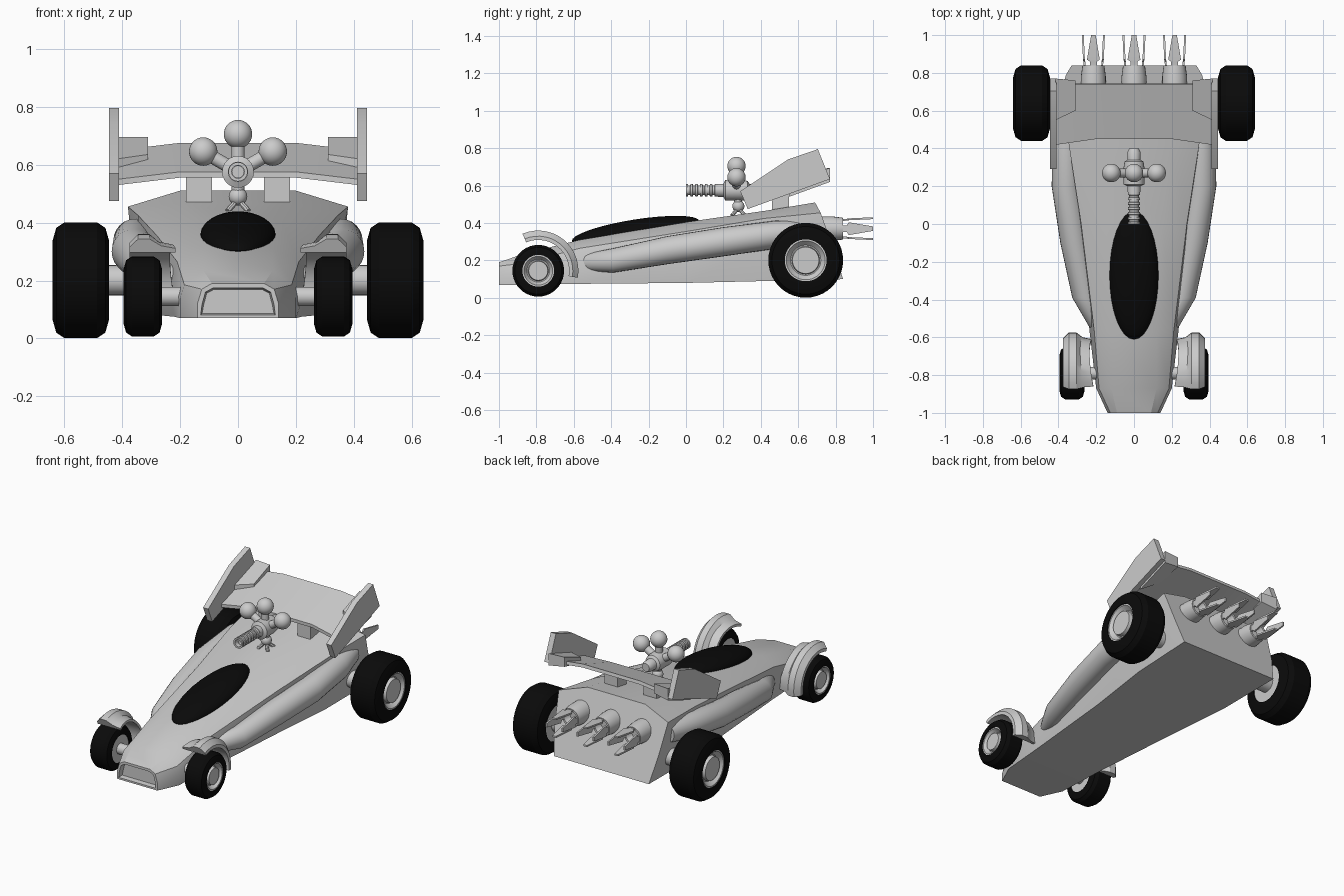
import bpy, bmesh, math
from mathutils import Vector, Matrix

if "Cube" in bpy.data.objects:
    bpy.data.objects.remove(bpy.data.objects["Cube"])


def material(name, v):
    m = bpy.data.materials.new(name)
    m.diffuse_color = (v, v, v, 1)
    m.use_nodes = True
    m.node_tree.nodes["Principled BSDF"].inputs["Base Color"].default_value = m.diffuse_color
    return m


GREY = material("light grey", 0.6)
BLACK = material("black", 0.003)


def finish(name, bm, mat):
    bmesh.ops.recalc_face_normals(bm, faces=bm.faces)
    me = bpy.data.meshes.new(name)
    bm.to_mesh(me)
    bm.free()
    me.materials.append(mat)
    ob = bpy.data.objects.new(name, me)
    bpy.context.collection.objects.link(ob)
    return ob


def loft_bm(rings, closed=False):
    bm = bmesh.new()
    vs = [[bm.verts.new(p) for p in r] for r in rings]
    n = len(vs[0])
    pairs = list(zip(vs, vs[1:])) + ([(vs[-1], vs[0])] if closed else [])
    for a, b in pairs:
        for i in range(n):
            bm.faces.new((a[i], a[(i + 1) % n], b[(i + 1) % n], b[i]))
    if not closed:
        bm.faces.new(vs[0])
        bm.faces.new(vs[-1])
    return bm


def loft(name, rings, mat=GREY, closed=False):
    return finish(name, loft_bm(rings, closed), mat)


def circle(c, axis, r, n=24):
    q = Vector(axis).to_track_quat('Z', 'Y')
    return [Vector(c) + q @ Vector((r * math.cos(t), r * math.sin(t), 0))
            for t in (2 * math.pi * i / n for i in range(n))]


def lathe(name, origin, axis, profile, mat=GREY, closed=False, n=24):
    # profile = (distance along axis, radius)
    a = Vector(axis).normalized()
    return loft(name, [circle(Vector(origin) + a * d, a, r, n) for d, r in profile], mat, closed)


def rod(name, a, b, r, r2=None, n=16):
    d = Vector(b) - Vector(a)
    return lathe(name, a, d, [(0, r), (d.length, r2 or r)], n=n)


def ball(name, c, size, mat=GREY, tilt=0):
    bm = bmesh.new()
    bmesh.ops.create_uvsphere(bm, u_segments=32, v_segments=16, radius=1)
    bm.transform(Matrix.Translation(c) @ Matrix.Rotation(tilt, 4, 'X') @ Matrix.Diagonal((*size, 1)))
    return finish(name, bm, mat)


def slab(name, x0, x1, yz):
    # side profile extruded in x
    return loft(name, [[(x, y, z) for y, z in yz] for x in (x0, x1)])


# hull: half sections (x, y, z) from bottom edge to deck, mirrored
def section(y, pts):
    return [(x, y, z) for x, z in pts]


halves = [
    section(-1.0, [(.14, .07), (.14, .12), (.125, .17), (.09, .19)]),
    section(-.87, [(.20, .07), (.20, .14), (.185, .185), (.12, .235)]),
    section(-.57, [(.22, .075), (.235, .17), (.21, .265), (.12, .31)]),
    section(0.0, [(.27, .08), (.29, .22), (.28, .355), (.15, .405)]),
    section(.42, [(.32, .09), (.345, .28), (.345, .425), (.19, .465)]),
    [(.33, .84, .10), (.36, .79, .26), (.38, .72, .455), (.20, .69, .51)],
]
bm = loft_bm([h + [(-x, y, z) for x, y, z in reversed(h)] for h in halves])
bmesh.ops.recalc_face_normals(bm, faces=bm.faces)
# recessed nose intake
nose = [f for f in bm.faces if f.calc_center_median().y < -.999]
bmesh.ops.inset_individual(bm, faces=nose, thickness=.016)
bmesh.ops.inset_individual(bm, faces=nose, thickness=.006, depth=-.03)
finish("hull", bm, GREY)

# canopy
ball("canopy", (0, -.27, .357), (.13, .345, .062), BLACK, math.radians(9))

for s, side in ((1, "right"), (-1, "left")):
    # side pods
    pod = [(-.57, .19, .185, .02), (-.54, .195, .19, .045), (-.39, .262, .20, .065),
           (-.1, .315, .255, .075), (.2, .358, .30, .078), (.48, .355, .338, .075), (.66, .32, .35, .06)]
    loft("pod_" + side, [circle((s * x, y, z), (0, 1, 0), r) for y, x, z, r in pod])

    # wheels and axles: y, radius, inner x, outer x, rim radius, disc radius, axle radius
    for end, y, R, x0, x1, rim, disc, ax in (("rear", .64, .2, .445, .64, .112, .075, .052),
                                             ("front", -.79, .138, .262, .395, .085, .055, .033)):
        z = R + (.001 if end == "rear" else .007)
        b = R * .16
        o = (0, y, z)
        A = (s, 0, 0)
        lathe("tyre_%s_%s" % (end, side), o, A,
              [(x0, rim), (x0, R - 2 * b), (x0 + b * .4, R - b * .6), (x0 + b * 1.3, R), (x1 - b * 1.3, R),
               (x1 - b * .4, R - b * .6), (x1, R - 2 * b), (x1, rim)], BLACK, True, 40)
        lathe("rim_%s_%s" % (end, side), o, A,
              [(x0 + .005, rim + .002), (x1 - .005, rim + .002), (x1 - .005, rim - .008),
               (x1 - .03, disc + .006), (x1 - .03, disc), (x1 - .008, disc - .004)], n=40)
        lathe("axle_%s_%s" % (end, side), o, A, [(.12, ax), (x0 + .02, ax)])

    # front mudguards: cross-section (x, radius) swept round the wheel
    prof = [(.235, .165), (.325, .165), (.375, .165), (.375, .185), (.345, .215), (.305, .215), (.285, .19), (.235, .18)]
    rings = []
    for i in range(15):
        t = math.radians(-10 + 123 * i / 14)
        flare = .02 * abs(i / 7 - 1) ** 2
        rings.append([(s * (x - (flare if x < .3 else 0)), -.79 + r * math.cos(t), .145 + r * math.sin(t))
                      for x, r in prof])
    loft("mudguard_" + side, rings)

    # wing end plates, inner wedges and struts
    slab("end_plate_" + side, s * .41, s * .445,
         [(.29, .57), (.545, .74), (.705, .795), (.77, .635), (.33, .475)])
    loft("wing_wedge_" + side, [[(s * .31, .60, .60), (s * .31, .60, .635), (s * .31, .76, .695), (s * .31, .76, .635)],
                                [(s * .415, .55, .54), (s * .415, .55, .62), (s * .415, .77, .695), (s * .415, .77, .62)]])
    slab("wing_strut_" + side, s * .09, s * .18, [(.46, .44), (.55, .45), (.55, .60), (.46, .565)])

# rear wing: arched tilted plate
wing = [(-.41, .42, -.025), (-.2, .45, 0), (.2, .45, 0), (.41, .42, -.025)]
loft("rear_wing", [[(x, y, .555 + d), (x, y, .575 + d), (x, .74, .675 + d), (x, .745, .655 + d)] for x, y, d in wing])

# turret gun
g = Vector((0, .27, .575))
lathe("gun_body", (0, 0, .575), (0, 1, 0),
      [(.17, .035), (.2, .035), (.21, .055), (.25, .055), (.30, .055), (.33, .05), (.34, .035), (.38, .035), (.40, .025)])
ribs = [(0, .022), (0, .033)]
for i in range(6):
    y = .01 + i * .026
    ribs += [(y, .033), (y + .002, .026), (y + .012, .026), (y + .014, .033)]
lathe("gun_barrel", (0, 0, .575), (0, 1, 0), ribs + [(.18, .033), (.18, .02), (.03, .02), (.03, .022)], closed=True)
for i, p in enumerate([(0, .27, .705), (.12, .27, .645), (-.12, .27, .645)]):
    ball("gun_ball_%d" % i, p, (.049,) * 3)
    rod("gun_ball_arm_%d" % i, g, p, .023)
ball("gun_pivot", (0, .28, .49), (.032,) * 3)
rod("gun_neck", (0, .275, .55), (0, .28, .49), .022)
for i in range(4):
    a = math.radians(45 + 90 * i)
    rod("gun_leg_%d" % i, (0, .28, .48), (.05 * math.cos(a), .28 + .05 * math.sin(a), .44), .01, n=8)

# exhaust nozzles with four pointed petals each
for k, x in enumerate((-.215, 0, .215)):
    lathe("nozzle_%d" % k, (x, 0, .37), (0, 1, 0), [(.68, .066), (.78, .066), (.84, .058), (.84, .045), (.80, .03)])
    for j in range(4):
        a = j * math.pi / 2
        u, t = Vector((math.cos(a), 0, math.sin(a))), Vector((-math.sin(a), 0, math.cos(a)))
        rings = []
        for y, r, w in ((.82, .045, .018), (.86, .048, .018), (.87, .05, .034), (1.0, .056, .012)):
            c = Vector((x, y, .37)) + u * r
            rings.append([c + t * w + u * .005, c - t * w + u * .005, c - t * w - u * .005, c + t * w - u * .005])
        loft("nozzle_petal_%d_%d" % (k, j), rings)

# smooth shading with sharp edges kept
for ob in bpy.data.objects:
    ob.select_set(True)
    bpy.context.view_layer.objects.active = ob
bpy.ops.object.shade_smooth_by_angle(angle=math.radians(32))
